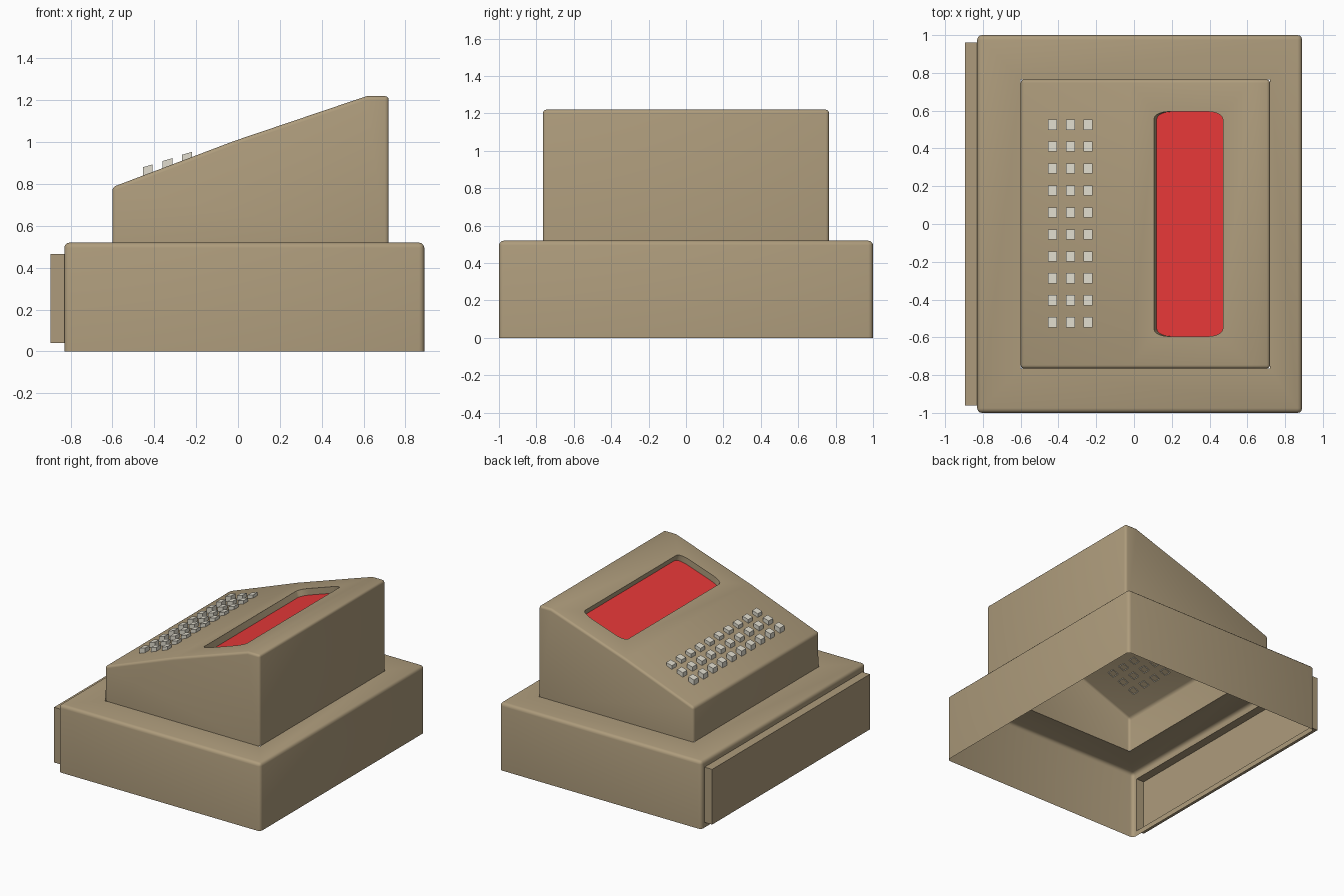
import bpy, bmesh, math
from mathutils import Vector

if "Cube" in bpy.data.objects:
    bpy.data.objects.remove(bpy.data.objects["Cube"])


def material(name, rgb):
    m = bpy.data.materials.new(name)
    m.diffuse_color = (*rgb, 1)
    m.use_nodes = True
    m.node_tree.nodes["Principled BSDF"].inputs["Base Color"].default_value = m.diffuse_color
    return m


TAN = material("tan_plastic", (0.42, 0.33, 0.20))
RED = material("red_screen", (0.80, 0.04, 0.04))
WHITE = material("key_white", (0.75, 0.72, 0.62))


def finish(bm, name, mat):
    me = bpy.data.meshes.new(name)
    bm.to_mesh(me)
    bm.free()
    ob = bpy.data.objects.new(name, me)
    bpy.context.collection.objects.link(ob)
    me.materials.append(mat)
    bpy.ops.object.select_all(action='DESELECT')
    ob.select_set(True)
    bpy.context.view_layer.objects.active = ob
    bpy.ops.object.shade_smooth_by_angle(angle=math.radians(35))
    return ob


def prism(bm, profile, y0, y1):
    """Extrude an xz profile along y; the last profile edge (bottom) stays open."""
    a = [bm.verts.new((x, y0, z)) for x, z in profile]
    b = [bm.verts.new((x, y1, z)) for x, z in profile]
    for i in range(len(profile) - 1):
        bm.faces.new((a[i], a[i + 1], b[i + 1], b[i]))
    bm.faces.new(a)
    bm.faces.new(b)
    return bm


def round_edges(bm, width):
    bmesh.ops.recalc_face_normals(bm, faces=bm.faces[:])
    bm.normal_update()
    sharp = [e for e in bm.edges if len(e.link_faces) == 2
             and e.calc_face_angle() > math.radians(30)]
    bmesh.ops.bevel(bm, geom=sharp, offset=width, segments=3, profile=0.5,
                    affect='EDGES', clamp_overlap=True)
    bm.normal_update()


def biggest_face(bm, direction):
    d = Vector(direction).normalized()
    near = [f for f in bm.faces if f.normal.dot(d) > 0.9995]
    return max(near, key=lambda f: f.calc_area())


def cut_hole(bm, face, points):
    """Replace a flat face by the same face with a hole; return the hole loop."""
    n = face.normal.copy()
    outer = list(face.edges)
    bmesh.ops.delete(bm, geom=[face], context='FACES_ONLY')
    vs = [bm.verts.new(p) for p in points]
    inner = [bm.edges.new((vs[i], vs[(i + 1) % len(vs)])) for i in range(len(vs))]
    bmesh.ops.triangle_fill(bm, edges=outer + inner, normal=n, use_beauty=True)
    return vs


def skirt(bm, ring, offset):
    """Sweep a loop by an offset with a strip of quads; return the new loop."""
    new = [bm.verts.new(v.co + Vector(offset)) for v in ring]
    for i in range(len(ring)):
        j = (i + 1) % len(ring)
        bm.faces.new((ring[i], ring[j], new[j], new[i]))
    return new


# Base cabinet: hollow, open below, with an opening under the upper housing
bm = prism(bmesh.new(), [(-.83, 0), (-.83, .52), (.89, .52), (.89, 0)], -1, 1)
round_edges(bm, 0.025)
cut_hole(bm, biggest_face(bm, (0, 0, 1)),
         [(-.6, -.765, .52), (.72, -.765, .52), (.72, .765, .52), (-.6, .765, .52)])
# Cash drawer front pushed out of the base wall
ring = cut_hole(bm, biggest_face(bm, (-1, 0, 0)),
                [(-.83, -.96, .04), (-.83, .96, .04), (-.83, .96, .465), (-.83, -.96, .465)])
bm.faces.new(skirt(bm, ring, (-.065, 0, 0)))
bmesh.ops.recalc_face_normals(bm, faces=bm.faces[:])
finish(bm, "base_with_drawer", TAN)

# Sloped upper housing
KINK, CREST = (-.02, 1.005), (.615, 1.22)
bm = prism(bmesh.new(), [(-.6, .52), (-.6, .785), KINK, CREST, (.72, 1.22), (.72, .52)],
           -.765, .765)
round_edges(bm, 0.018)

# Screen recess with rounded corners, sunk at right angles to the slope
slope = (CREST[1] - KINK[1]) / (CREST[0] - KINK[0])
tilt = math.atan(slope)
outline = []
for cx, cy, start in ((.39, .555, 0), (.185, .555, 90), (.185, -.555, 180), (.39, -.555, 270)):
    for k in range(6):
        t = math.radians(start + 18 * k)
        x, y = cx + .08 * math.cos(t), cy + .04 * math.sin(t)
        outline.append(Vector((x, y, KINK[1] + slope * (x - KINK[0]))))
sink = Vector((math.sin(tilt), 0, -math.cos(tilt))) * 0.05
ring = cut_hole(bm, biggest_face(bm, -sink), outline)
bm.faces.new(skirt(bm, ring, sink))
bmesh.ops.recalc_face_normals(bm, faces=bm.faces[:])
finish(bm, "upper_housing", TAN)

# Red screen just above the recess floor
bm = bmesh.new()
bm.faces.new([bm.verts.new(p + sink * 0.96) for p in outline])
finish(bm, "screen", RED)

# Keys: three columns of ten open-bottomed caps
bm = bmesh.new()
for x, top in ((-.431, .88), (-.336, .91), (-.243, .94)):
    x0, x1 = x - .0235, x + .0235
    deck = [.785 + .379 * (q + .6) - .005 for q in (x0, x1)]
    for row in range(10):
        y = -.52 + row * .1162
        prism(bm, [(x0, deck[0]), (x0, top), (x1, top + .014), (x1, deck[1])],
              y - .027, y + .027)
bmesh.ops.recalc_face_normals(bm, faces=bm.faces[:])
finish(bm, "keys", WHITE)
